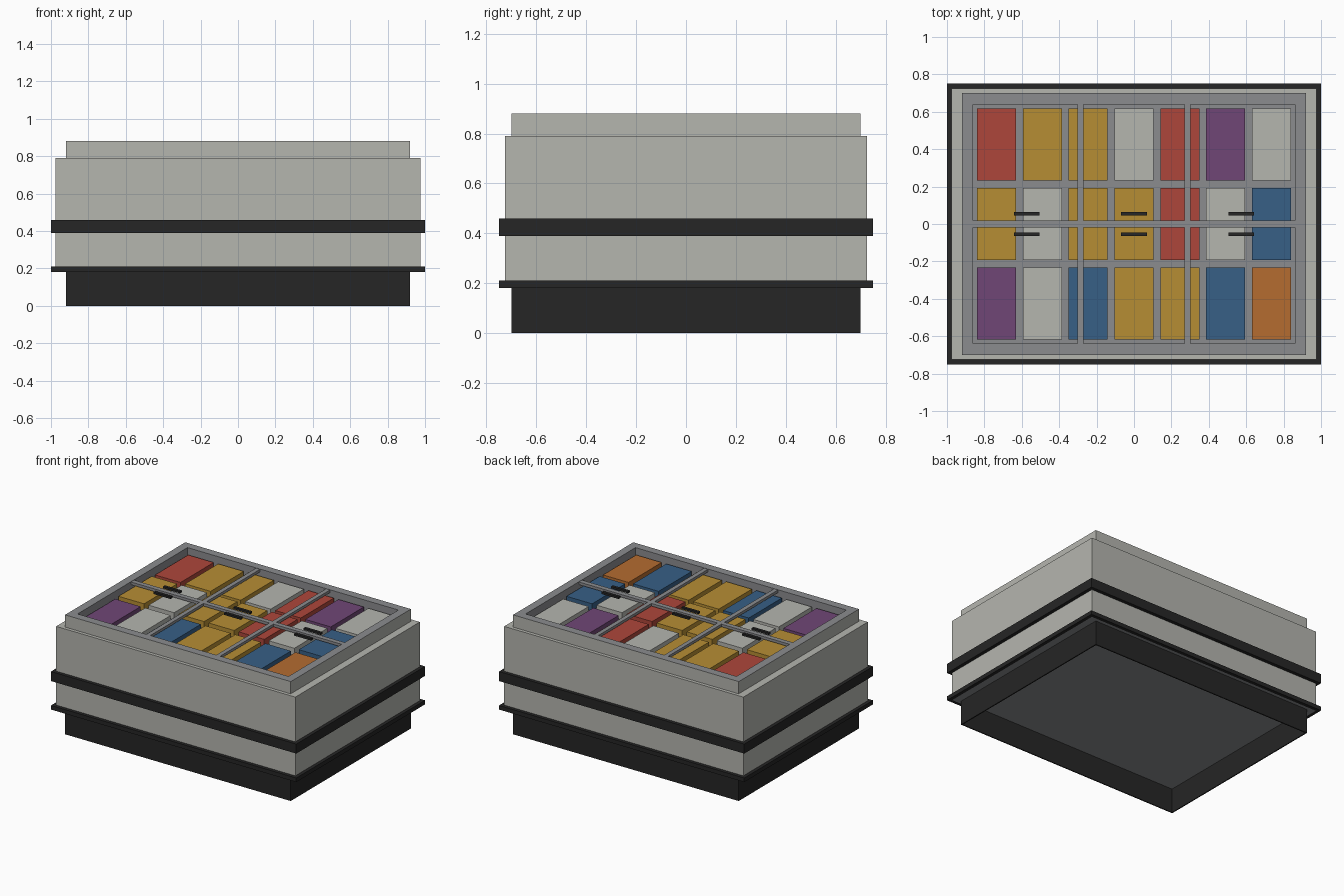
import bpy, bmesh

if "Cube" in bpy.data.objects:
    bpy.data.objects.remove(bpy.data.objects["Cube"])

# One flat material per colour (values given as linear)
def mat(name, r, g, b):
    m = bpy.data.materials.new(name)
    m.diffuse_color = (r, g, b, 1)
    m.use_nodes = True
    m.node_tree.nodes["Principled BSDF"].inputs["Base Color"].default_value = m.diffuse_color
    return m

BLACK = mat("black", 0.019, 0.019, 0.019)
LIGHT = mat("light grey", 0.46, 0.465, 0.43)
STEEL = mat("steel grey", 0.26, 0.265, 0.275)
RED = mat("red", 0.42, 0.062, 0.043)
GOLD = mat("gold", 0.47, 0.27, 0.034)
BLUE = mat("blue", 0.038, 0.115, 0.24)
PURPLE = mat("purple", 0.16, 0.062, 0.18)
ORANGE = mat("orange", 0.46, 0.15, 0.03)


def finish(name, bm, mats, rule=None):
    bmesh.ops.recalc_face_normals(bm, faces=bm.faces)
    bm.normal_update()
    if rule:
        for f in bm.faces:
            f.material_index = rule(f)
    me = bpy.data.meshes.new(name)
    bm.to_mesh(me)
    bm.free()
    for m in mats:
        me.materials.append(m)
    ob = bpy.data.objects.new(name, me)
    bpy.context.collection.objects.link(ob)
    return ob


def box(name, x0, x1, y0, y1, z0, z1, mats, rule=None):
    bm = bmesh.new()
    bmesh.ops.create_cube(bm, size=1)
    for v in bm.verts:
        v.co = (x1 if v.co.x > 0 else x0,
                y1 if v.co.y > 0 else y0,
                z1 if v.co.z > 0 else z0)
    return finish(name, bm, mats, rule)


def ring(name, hx, hy, t, z0, z1, mats, rule=None):
    # Rectangular tube: outer half sizes hx, hy and wall thickness t
    bm = bmesh.new()
    loops = []
    for a, b, z in ((hx, hy, z0), (hx, hy, z1),
                    (hx - t, hy - t, z1), (hx - t, hy - t, z0)):
        loops.append([bm.verts.new((sx * a, sy * b, z))
                      for sx, sy in ((-1, -1), (1, -1), (1, 1), (-1, 1))])
    for i in range(4):
        p, q = loops[i], loops[(i + 1) % 4]
        for j in range(4):
            k = (j + 1) % 4
            bm.faces.new((p[j], p[k], q[k], q[j]))
    return finish(name, bm, mats, rule)


# Open plinth
ring("plinth", 0.92, 0.70, 0.008, 0.0, 0.18, [BLACK])

# Cabinet body with a steel underside
box("cabinet_body", -0.975, 0.975, -0.725, 0.725, 0.18, 0.79, [LIGHT, STEEL],
    lambda f: 1 if f.normal.z < -0.5 else 0)

# Bumper strips around the body
ring("lower_bumper", 1.0, 0.75, 0.026, 0.18, 0.21, [BLACK])
ring("middle_bumper", 1.0, 0.75, 0.026, 0.39, 0.46, [BLACK])


# Top collar: light outer sides, steel top and inside
def collar_rule(f):
    c = f.calc_center_median()
    outside = abs(c.x) > 0.91 or abs(c.y) > 0.69
    return 0 if outside and abs(f.normal.z) < 0.5 else 1


ring("top_collar", 0.92, 0.70, 0.06, 0.79, 0.88, [LIGHT, STEEL], collar_rule)

# Tray floor under the goods
box("tray_floor", -0.86, 0.86, -0.64, 0.64, 0.785, 0.794, [STEEL])

# Packed goods, three rows of seven
colours = {"r": RED, "g": GOLD, "w": LIGHT, "b": BLUE, "p": PURPLE, "o": ORANGE}
for row, (y, top, codes) in enumerate(((0.425, 0.84, "rggwrpw"),
                                       (0.0, 0.845, "gwggrwb"),
                                       (-0.425, 0.84, "pwbggbo"))):
    for col, c in enumerate(codes):
        x = (col - 3) * 0.245
        box(f"goods_{row + 1}_{col + 1}", x - 0.104, x + 0.104,
            y - 0.193, y + 0.193, 0.79, top, [colours[c]])

# Lid rails
box("centre_rail", -0.86, 0.86, -0.018, 0.018, 0.858, 0.878, [STEEL])
for side, sx in (("left", -1), ("right", 1)):
    for end, sy in (("front", -1), ("back", 1)):
        ys = sorted((sy * 0.018, sy * 0.64))
        box(f"{side}_{end}_rail", sx * 0.285 - 0.016, sx * 0.285 + 0.016,
            ys[0], ys[1], 0.858, 0.878, [STEEL])

# Lid handles
for n, x in (("left", -0.573), ("middle", 0.0), ("right", 0.573)):
    for end, sy in (("front", -1), ("back", 1)):
        y = sy * 0.055
        box(f"{n}_{end}_handle", x - 0.069, x + 0.069, y - 0.01, y + 0.01,
            0.865, 0.88, [BLACK])
